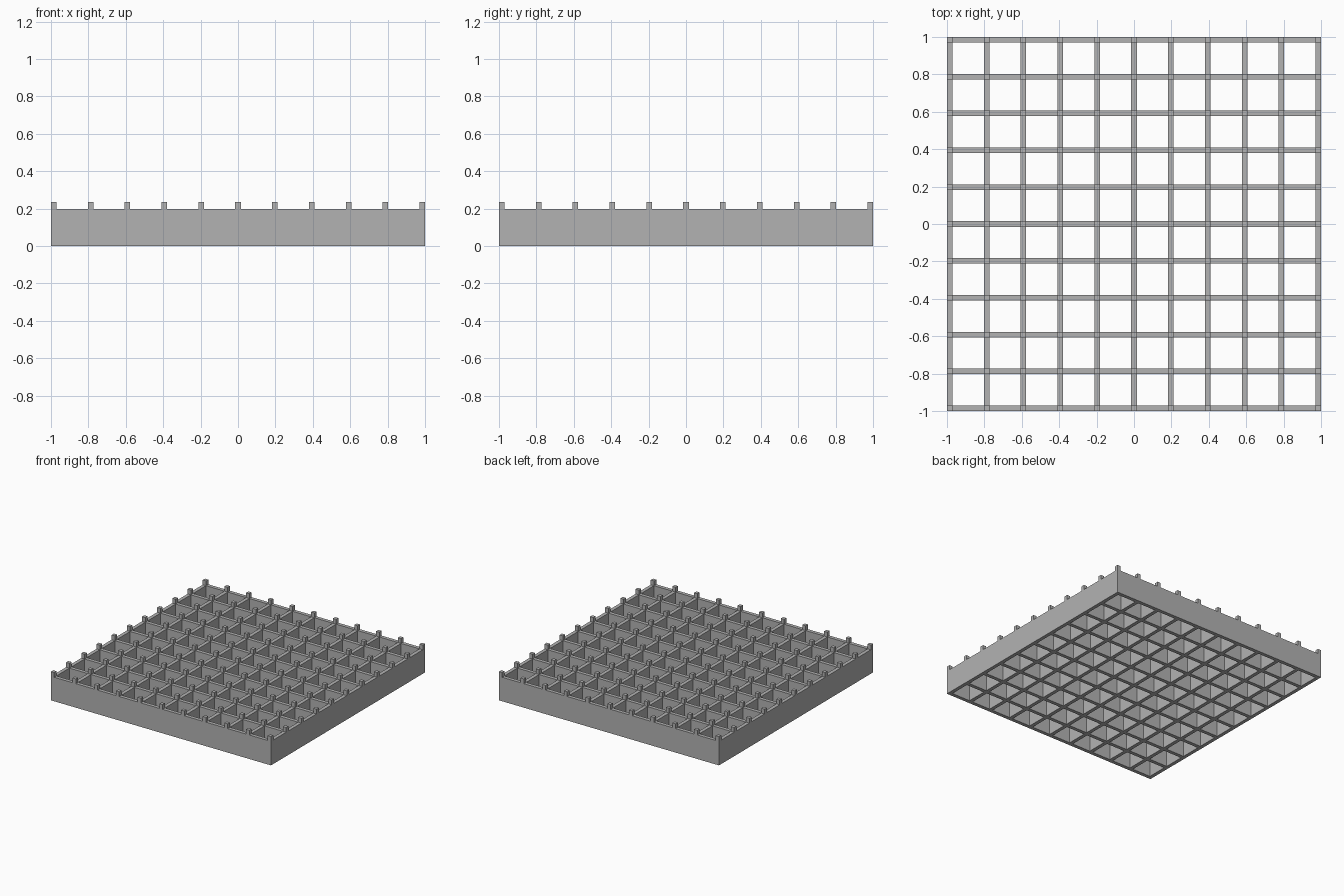
import bpy
import bmesh

CELLS = 10        # openings per side
WALL = 0.0296     # wall and post thickness
PITCH = (2 - WALL) / CELLS
FRAME_TOP = 0.197
POST_TOP = 0.236

cube = bpy.data.objects.get("Cube")
if cube:
    bpy.data.objects.remove(cube, do_unlink=True)

grey = bpy.data.materials.new("plain grey")
grey.use_nodes = True
colour = (0.45, 0.45, 0.45, 1)
grey.diffuse_color = colour
grey.node_tree.nodes["Principled BSDF"].inputs["Base Color"].default_value = colour

# Both edges of every wall, so even strips are walls and odd strips are openings
lines = [-1 + i * PITCH + side for i in range(CELLS + 1) for side in (0, WALL)]


def extruded_pattern(name, keep, bottom, top):
    """Fill the grid squares chosen by keep(i, j) and extrude them upward."""
    bm = bmesh.new()
    verts = [[bm.verts.new((x, y, bottom)) for y in lines] for x in lines]
    strips = range(len(lines) - 1)
    for i in strips:
        for j in strips:
            if keep(i, j):
                bm.faces.new((verts[i][j], verts[i + 1][j],
                              verts[i + 1][j + 1], verts[i][j + 1]))
    bmesh.ops.delete(bm, geom=[v for v in bm.verts if not v.link_faces], context='VERTS')
    result = bmesh.ops.extrude_face_region(bm, geom=bm.faces[:], use_keep_orig=True)
    raised = [g for g in result["geom"] if isinstance(g, bmesh.types.BMVert)]
    bmesh.ops.translate(bm, verts=raised, vec=(0, 0, top - bottom))
    bmesh.ops.recalc_face_normals(bm, faces=bm.faces[:])
    mesh = bpy.data.meshes.new(name)
    bm.to_mesh(mesh)
    bm.free()
    mesh.materials.append(grey)
    obj = bpy.data.objects.new(name, mesh)
    bpy.context.collection.objects.link(obj)
    return obj


# Crossing walls, open at top and bottom
extruded_pattern("grid_walls", lambda i, j: i % 2 == 0 or j % 2 == 0, 0, FRAME_TOP)

# Short square posts on every crossing
extruded_pattern("corner_posts", lambda i, j: i % 2 == 0 and j % 2 == 0, FRAME_TOP, POST_TOP)
